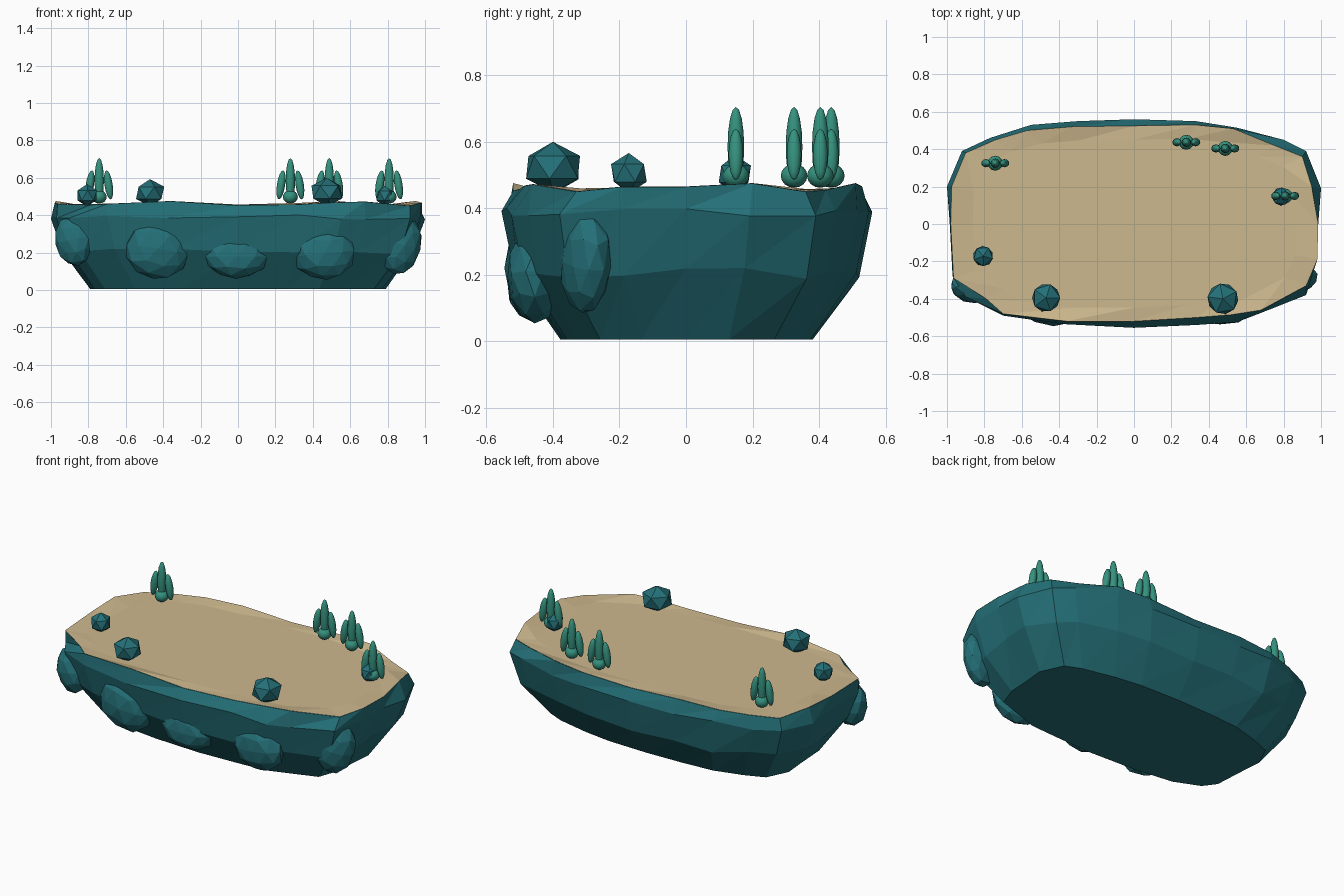
import bpy, bmesh, math, random
from mathutils import Matrix, Vector, Euler

if "Cube" in bpy.data.objects:
    bpy.data.objects.remove(bpy.data.objects["Cube"])

random.seed(4)


def material(name, rgb):
    m = bpy.data.materials.new(name)
    lin = [((c / 255 + 0.055) / 1.055) ** 2.4 for c in rgb]
    m.diffuse_color = (*lin, 1)
    m.use_nodes = True
    m.node_tree.nodes["Principled BSDF"].inputs["Base Color"].default_value = m.diffuse_color
    return m


ROCK = material("teal rock", (36, 112, 120))
SAND = material("sand", (205, 184, 142))
LEAF = material("green leaf", (53, 146, 127))


def finish(bm, name, mat, smooth=False):
    bmesh.ops.recalc_face_normals(bm, faces=bm.faces)
    for f in bm.faces:
        f.smooth = smooth
    me = bpy.data.meshes.new(name)
    bm.to_mesh(me)
    bm.free()
    me.materials.append(mat)
    ob = bpy.data.objects.new(name, me)
    bpy.context.collection.objects.link(ob)
    return ob


def bridge(bm, a, b):
    for i in range(len(a)):
        j = (i + 1) % len(a)
        quad = (a[i], a[j], b[j], b[i])
        # facet the rock by splitting every quad
        bm.faces.new((quad[0], quad[1], quad[2]))
        bm.faces.new((quad[0], quad[2], quad[3]))


# plan outlines: widest rock ring and sand edge, counter-clockwise from +x
outer = [(.985, 0), (1, .19), (.92, .39), (.8, .45), (.55, .515), (.33, .55),
         (0, .56), (-.3, .55), (-.55, .53), (-.77, .46), (-.92, .39), (-1, .2),
         (-.985, 0), (-.97, -.28), (-.9, -.39), (-.7, -.49), (-.38, -.535),
         (0, -.555), (.33, -.54), (.55, -.525), (.68, -.475), (.92, -.38), (.975, -.2)]
inner = [(.985, 0), (.95, .2), (.90, .36), (.75, .42), (.53, .51), (.33, .53),
         (0, .525), (-.33, .52), (-.57, .50), (-.74, .45), (-.9, .38), (-.975, .2),
         (-.98, 0), (-.965, -.29), (-.79, -.4), (-.7, -.48), (-.36, -.52),
         (0, -.52), (.33, -.5), (.52, -.485), (.68, -.46), (.92, -.33), (.98, -.19)]
rim_z = [.465, .475, .45, .455, .475, .465, .455, .47, .465, .46, .455, .475,
         .465, .46, .455, .46, .475, .452, .458, .468, .472, .45, .465]

# rock body
bm = bmesh.new()
rings = []
for sx, sy, z, jit in ((.79, .68, .005, 0), (.94, .93, .205, .02), (1, 1, .39, .014)):
    rings.append([bm.verts.new((x * sx, y * sy, z + random.uniform(-jit, jit)))
                  for x, y in outer])
rings.append([bm.verts.new((x, y, z)) for (x, y), z in zip(inner, rim_z)])
for a, b in zip(rings, rings[1:]):
    bridge(bm, a, b)
bm.faces.new(rings[0])
finish(bm, "rock_island", ROCK)

# sand top: slopes gently from the rim to a flat middle
bm = bmesh.new()
edge = [bm.verts.new((x, y, z + .001)) for (x, y), z in zip(inner, rim_z)]
flat = [bm.verts.new((x * .88, y * .86, .457)) for x, y in inner]
bridge(bm, edge, flat)
bm.faces.new(flat)
sand = finish(bm, "sand_top", SAND)


def boulder(name, pos, size, tilt=0, turn=0, sub=2, jit=.04):
    bm = bmesh.new()
    bmesh.ops.create_icosphere(bm, subdivisions=sub, radius=1)
    for v in bm.verts:
        v.co *= 1 + random.uniform(-jit, jit)
    rot = Euler((0, tilt, turn)).to_matrix().to_4x4()
    bm.transform(Matrix.Translation(pos) @ rot @ Matrix.Diagonal((*size, 1)))
    finish(bm, name, ROCK)


# boulders bulging from the front wall
for i, (pos, size, tilt, turn) in enumerate((
        ((-.43, -.455, .22), (.18, .088, .16), .15, 0),
        ((-.01, -.465, .18), (.17, .075, .12), 0, 0),
        ((.46, -.455, .195), (.165, .085, .14), -.1, 0),
        ((.87, -.30, .24), (.11, .075, .165), .25, .3),
        ((-.88, -.34, .265), (.105, .08, .135), -.2, -.4))):
    boulder(f"wall_boulder_{i + 1}", pos, size, tilt, turn)

# small rocks standing on the sand
for i, (x, y, r, top) in enumerate(((-.47, -.395, .084, .592), (.475, -.4, .092, .6),
                                    (-.807, -.172, .06, .566), (.787, .147, .054, .56))):
    h = (top - .447) / 2
    boulder(f"top_rock_{i + 1}", (x, y, top - h), (r, r, h), turn=i * .5, sub=1, jit=.01)


def blob(bm, pos, size, tilt=0):
    m = Matrix.Translation(pos) @ Matrix.Rotation(tilt, 4, 'Y') @ Matrix.Diagonal((*size, 1))
    bmesh.ops.create_uvsphere(bm, u_segments=12, v_segments=8, radius=1, matrix=m)


# bushes: round base, tall middle leaf, two side leaves
for i, (x, y) in enumerate(((-.742, .325), (.28, .437), (.488, .404), (.808, .15))):
    bm = bmesh.new()
    blob(bm, (x, y, .498), (.04, .04, .036))
    blob(bm, (x, y, .585), (.025, .025, .12))
    for s in (-1, 1):
        blob(bm, (x + s * .05, y, .562), (.022, .022, .078), -s * .15)
    finish(bm, f"bush_{i + 1}", LEAF, smooth=True)
